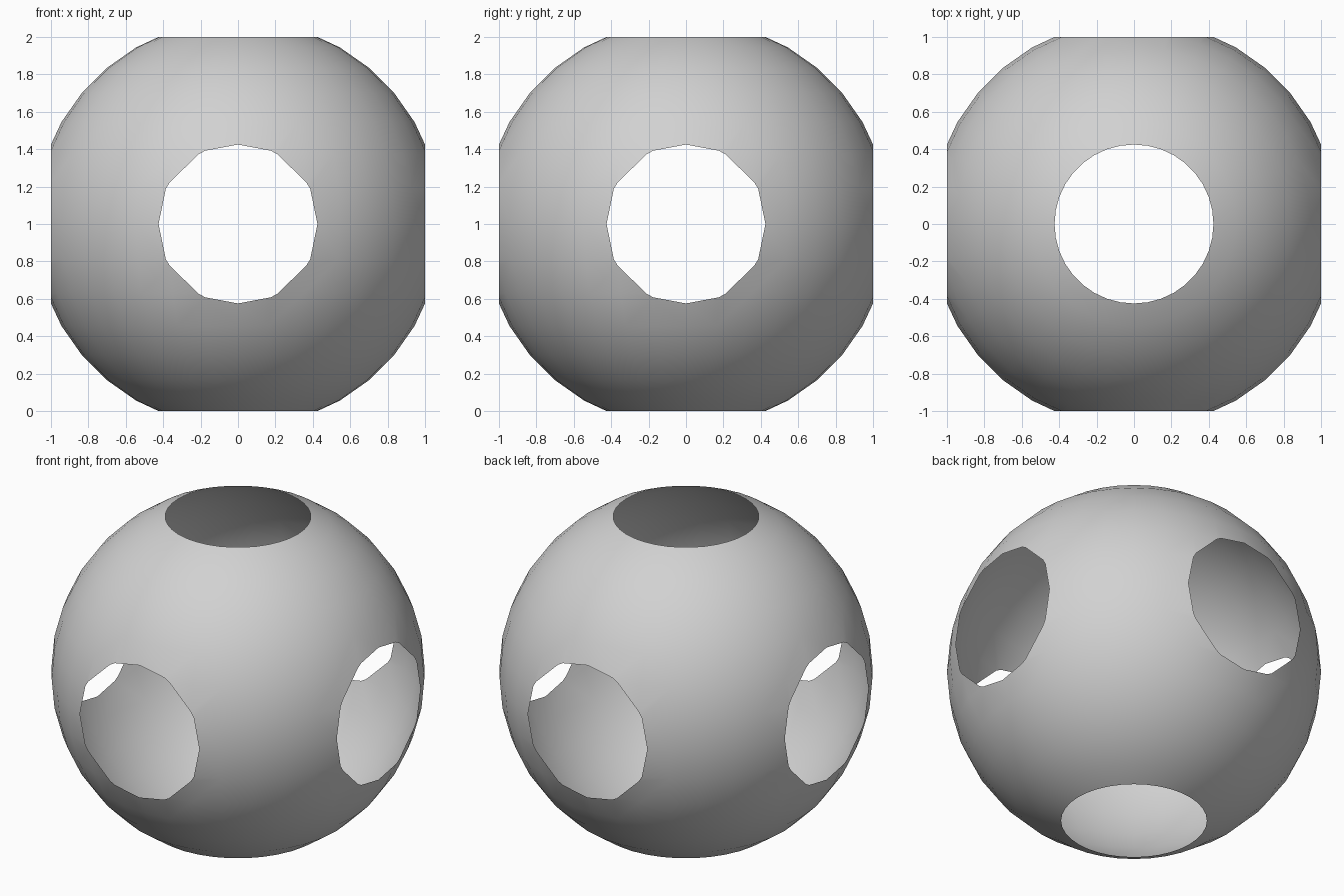
import bpy, bmesh
from mathutils import Vector

if "Cube" in bpy.data.objects:
    bpy.data.objects.remove(bpy.data.objects["Cube"], do_unlink=True)

RADIUS = 1.09      # full sphere radius before its six caps are sliced off
CUT = 1.0          # distance of each slicing plane from the centre

# Plain grey material
grey = bpy.data.materials.new("plain_grey")
grey.use_nodes = True
colour = (0.64, 0.64, 0.64, 1)
grey.diffuse_color = colour
grey.node_tree.nodes["Principled BSDF"].inputs["Base Color"].default_value = colour

# Thin hollow sphere
bm = bmesh.new()
bmesh.ops.create_uvsphere(bm, u_segments=36, v_segments=18, radius=RADIUS)

# Slice an open round hole on each of the six sides
for axis in range(3):
    for sign in (-1, 1):
        normal = Vector((0, 0, 0))
        normal[axis] = sign
        bmesh.ops.bisect_plane(bm, geom=bm.verts[:] + bm.edges[:] + bm.faces[:],
                               dist=1e-5, plane_co=normal * CUT, plane_no=normal,
                               clear_outer=True)

bmesh.ops.translate(bm, verts=bm.verts, vec=(0, 0, CUT))
for face in bm.faces:
    face.smooth = True

mesh = bpy.data.meshes.new("hollow_sphere_shell")
bm.to_mesh(mesh)
bm.free()
mesh.materials.append(grey)
shell = bpy.data.objects.new("hollow_sphere_shell", mesh)
bpy.context.collection.objects.link(shell)
